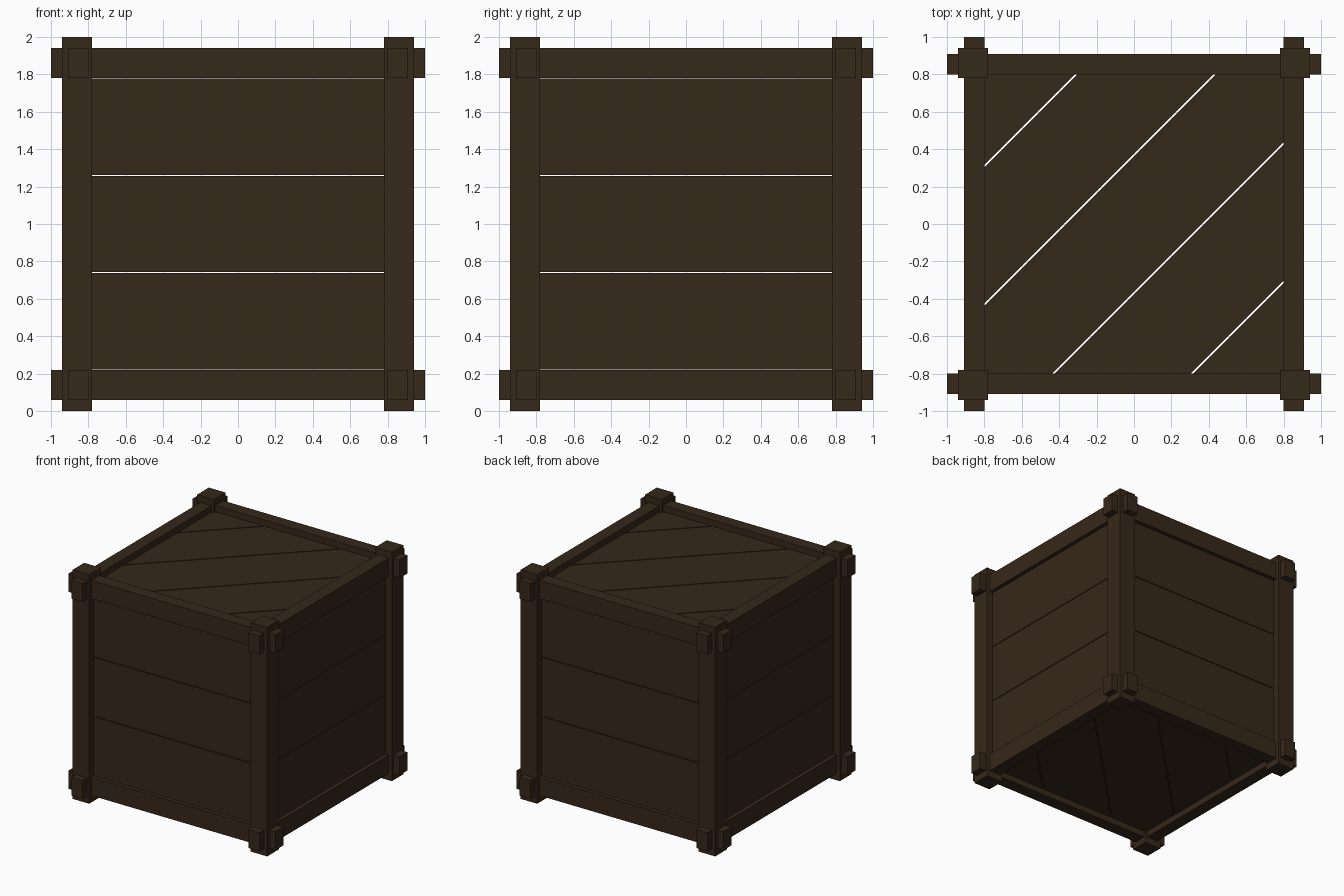
import bpy, bmesh
from mathutils import Vector

if "Cube" in bpy.data.objects:
    bpy.data.objects.remove(bpy.data.objects["Cube"])

wood = bpy.data.materials.new("dark_wood")
wood.diffuse_color = (0.037, 0.021, 0.010, 1)
wood.use_nodes = True
wood.node_tree.nodes["Principled BSDF"].inputs["Base Color"].default_value = wood.diffuse_color

GAP = 0.006      # chink between planks
PITCH = 0.52     # plank width


def finish(name, bm):
    me = bpy.data.meshes.new(name)
    bm.to_mesh(me)
    bm.free()
    me.materials.append(wood)
    ob = bpy.data.objects.new(name, me)
    bpy.context.collection.objects.link(ob)
    return ob


def box_bm(center, size):
    bm = bmesh.new()
    bmesh.ops.create_cube(bm, size=1)
    bmesh.ops.scale(bm, vec=size, verts=bm.verts)
    bmesh.ops.translate(bm, vec=center, verts=bm.verts)
    return bm


def box(name, center, size):
    return finish(name, box_bm(center, size))


def cut(bm, co, no):
    # trim away everything on the normal side and cap the opening
    geom = bm.verts[:] + bm.edges[:] + bm.faces[:]
    res = bmesh.ops.bisect_plane(bm, geom=geom, plane_co=co, plane_no=no, clear_outer=True)
    edges = [e for e in res["geom_cut"] if isinstance(e, bmesh.types.BMEdge)]
    if edges:
        bmesh.ops.contextual_create(bm, geom=edges)


# Corner posts
for sx in (-1, 1):
    for sy in (-1, 1):
        box("corner_post", (0.86 * sx, 0.86 * sy, 1), (0.16, 0.16, 2))

for s in (-1, 1):
    # Through-beams, ends poking past the posts
    for z in (0.14, 1.86):
        box("cross_beam", (0, 0.855 * s, z), (2, 0.11, 0.16))
        box("side_beam", (0.855 * s, 0, z), (0.11, 2, 0.16))

    # Horizontal wall planks
    for i in (-1, 0, 1):
        z = 1 + i * PITCH
        box("wall_plank", (0, 0.855 * s, z), (1.6, 0.05, PITCH - GAP))
        box("side_wall_plank", (0.855 * s, 0, z), (0.05, 1.6, PITCH - GAP))

    # Diagonal lid and floor planks, trimmed to the frame
    n = Vector((-1, 1, 0)).normalized()
    half = (PITCH - GAP) / 2
    for i in range(-2, 3):
        bm = box_bm((0, 0, 1 + 0.86 * s), (1.62, 1.62, 0.05))
        mid = n * i * (PITCH + 0.003)
        cut(bm, mid + n * half, n)
        cut(bm, mid - n * half, -n)
        bmesh.ops.recalc_face_normals(bm, faces=bm.faces)
        finish("lid_plank" if s > 0 else "floor_plank", bm)
